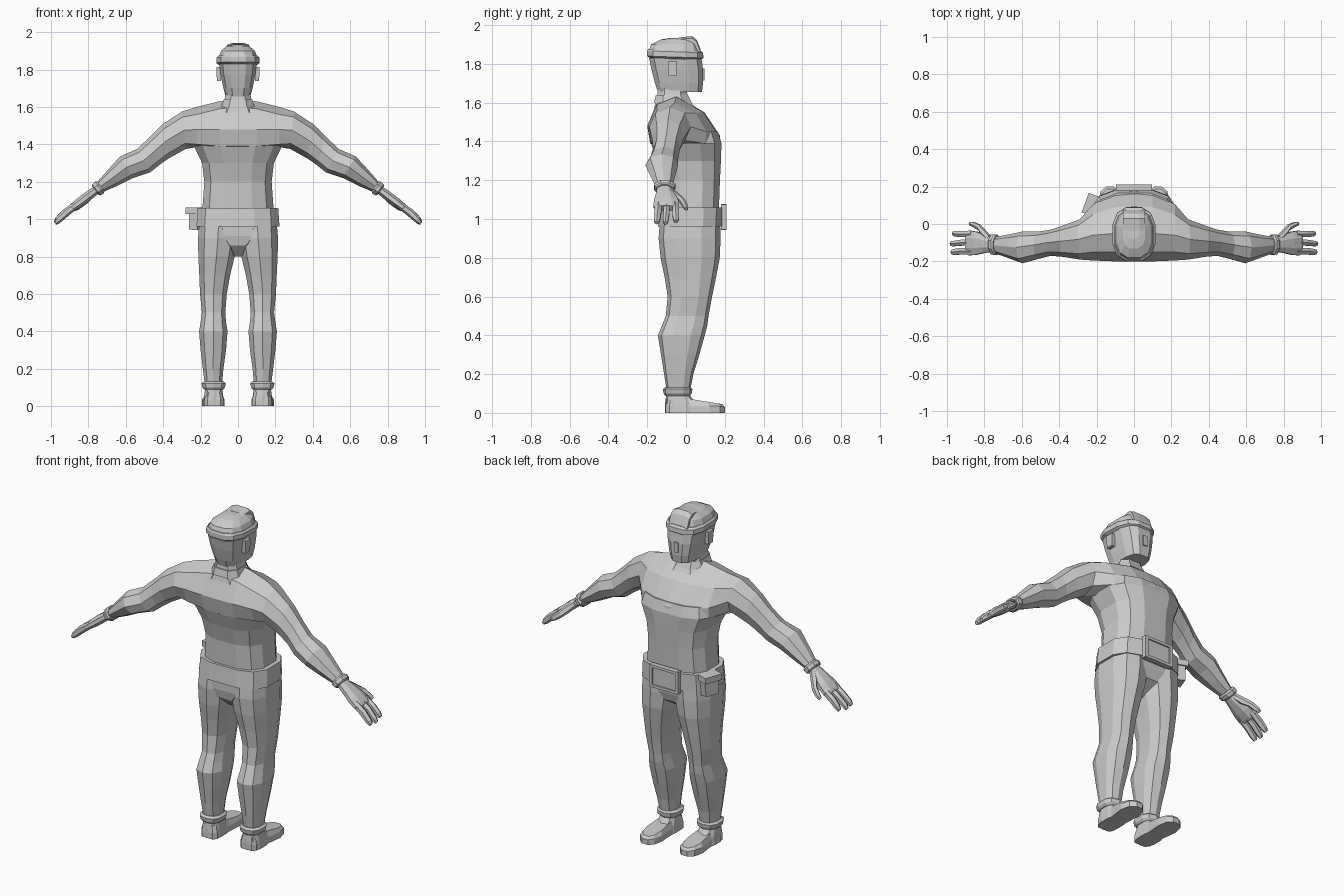
import bpy, bmesh, math
from mathutils import Vector, Matrix

grey = bpy.data.materials.new("plain grey")
grey.diffuse_color = (0.6, 0.6, 0.6, 1)


def finish(name, bm):
    bmesh.ops.recalc_face_normals(bm, faces=bm.faces)
    me = bpy.data.meshes.new(name)
    bm.to_mesh(me)
    bm.free()
    me.materials.append(grey)
    ob = bpy.data.objects.new(name, me)
    bpy.context.collection.objects.link(ob)
    return ob


def loft(name, rings, side=1):
    """Skin a list of rings with equal point counts; side=-1 mirrors in x."""
    bm = bmesh.new()
    vs = [[bm.verts.new((p[0] * side, p[1], p[2])) for p in r] for r in rings]
    n = len(vs[0])
    for a, b in zip(vs, vs[1:]):
        for i in range(n):
            j = (i + 1) % n
            bm.faces.new((a[i], a[j], b[j], b[i]))
    bm.faces.new(vs[0])
    bm.faces.new(vs[-1])
    return finish(name, bm)


def flat_ring(z, x0, x1, y0, y1, n=12, p=0.7, tilt=0):
    """Level rounded-box ring; tilt raises the front."""
    out = []
    for i in range(n):
        a = 2 * math.pi * (i + 0.5) / n
        c, s = math.cos(a), math.sin(a)
        c, s = math.copysign(abs(c) ** p, c), math.copysign(abs(s) ** p, s)
        m = max(abs(math.cos(math.pi / n)) ** p, 0.01)
        out.append(((x0 + x1) / 2 + (x1 - x0) / 2 * c / m,
                    (y0 + y1) / 2 + (y1 - y0) / 2 * s / m, z + tilt * s))
    return out


def sym(z, hw, y0, y1, n=12, p=0.7, tilt=0):
    return flat_ring(z, -hw, hw, y0, y1, n, p, tilt)


def limb_ring(top, bot, y0, y1, n=8):
    """Upright ring across an arm, between a top and a bottom point."""
    out = []
    for i in range(n):
        a = 2 * math.pi * i / n
        t = (1 + math.sin(a)) / 2
        out.append((bot[0] + (top[0] - bot[0]) * t,
                    (y0 + y1) / 2 + (y1 - y0) / 2 * math.cos(a),
                    bot[1] + (top[1] - bot[1]) * t))
    return out


def box(name, centre, size, turn=0, taper=1.0, lean=0):
    bm = bmesh.new()
    bmesh.ops.create_cube(bm, size=1)
    for v in bm.verts:
        if v.co.z < 0:
            v.co.x *= taper
            v.co.y *= taper
    m = (Matrix.Translation(centre) @ Matrix.Rotation(turn, 4, 'Z')
         @ Matrix.Rotation(lean, 4, 'Y') @ Matrix.Diagonal((*size, 1)))
    bmesh.ops.transform(bm, matrix=m, verts=bm.verts)
    return finish(name, bm)


# Chest and arms: one continuous skin from wrist to wrist
centre = [(.175, 1.43), (.095, 1.55), (-.05, 1.635), (-.15, 1.60),
          (-.20, 1.48), (-.185, 1.39), (0, 1.36), (.18, 1.37)]
edge = [(.105, 1.45), (.05, 1.545), (-.06, 1.60), (-.15, 1.56),
        (-.195, 1.48), (-.17, 1.40), (-.03, 1.385), (.10, 1.39)]
mid = [(.165, 1.43), (.09, 1.55), (-.05, 1.63), (-.15, 1.59),
       (-.20, 1.48), (-.18, 1.39), (0, 1.365), (.17, 1.37)]
half = [[(x, *p) for p in sec] for x, sec in ((.10, mid), (.22, edge))]
half += [limb_ring(*a) for a in (
    ((.30, 1.575), (.28, 1.375), -.19, .025),
    ((.40, 1.51), (.37, 1.325), -.175, -.01),
    ((.47, 1.44), (.42, 1.29), -.17, -.03),
    ((.54, 1.375), (.47, 1.25), -.185, -.04),
    ((.63, 1.335), (.56, 1.22), -.21, -.04),
    ((.69, 1.27), (.64, 1.18), -.185, -.055),
    ((.76, 1.19), (.735, 1.14), -.155, -.07))]
flipped = [[(-x, y, z) for x, y, z in r] for r in reversed(half)]
loft("chest_and_arms", flipped + [[(0, *p) for p in centre]] + half)

# Waist, pelvis and neck
loft("waist", [sym(.95, .205, -.13, .17), sym(1.06, .19, -.12, .17),
               sym(1.20, .18, -.125, .175), sym(1.30, .192, -.15, .18),
               sym(1.39, .235, -.18, .183), sym(1.45, .22, -.19, .165)])
loft("pelvis", [sym(.80, .025, -.06, .06), sym(.86, .10, -.12, .15),
                sym(.91, .20, -.13, .165), sym(.97, .207, -.13, .17)])
loft("neck", [sym(1.57, .11, -.165, .05, 8), sym(1.625, .075, -.15, .01, 8),
              sym(1.69, .062, -.14, .0, 8)])
loft("collar", [sym(1.60, .088, -.165, .03, 8), sym(1.64, .076, -.155, .01, 8),
                sym(1.64, .06, -.14, 0, 8)])

# Belt with framed buckle and a hip pouch
loft("belt", [sym(.96, .222, -.145, .188), sym(1.06, .215, -.135, .188)])
box("buckle_plate", (0, .19, 1.01), (.15, .025, .10))
for s in (-1, 1):
    box("buckle_side", (s * .085, .195, 1.01), (.02, .03, .13))
    box("buckle_bar", (0, .195, 1.01 + s * .058), (.17, .03, .016))
box("pouch", (-.222, .10, 1.0), (.06, .10, .115), math.radians(-20), .8, math.radians(5))
box("pouch_flap", (-.23, .103, 1.045), (.066, .11, .035), math.radians(-20))

# Head: narrow jaw, wide brow
loft("head", [sym(1.655, .066, -.145, .082, 12, .65),
              sym(1.70, .078, -.16, .088, 12, .65),
              sym(1.77, .092, -.178, .088, 12, .65),
              sym(1.83, .10, -.19, .08, 12, .65)])
box("nose", (0, .085, 1.745), (.026, .02, .06))
# Cap: rolled band, dome and raised front fold
loft("cap_band", [sym(1.825, .10, -.185, .075, 12, .75, -.005),
                  sym(1.835, .114, -.20, .09, 12, .75, -.005),
                  sym(1.862, .114, -.20, .088, 12, .75, -.005),
                  sym(1.872, .104, -.195, .075, 12, .75, -.005)])
loft("cap_dome", [sym(1.86, .105, -.195, .075, 12, .75),
                  sym(1.90, .09, -.18, .062, 12, .75),
                  sym(1.925, .06, -.13, .04, 12, .75),
                  sym(1.934, .03, -.08, .01, 12, .75)])
loft("cap_fold", [[(x, y, z - abs(x) * .35) for x, y, z in
                   [(-w, y, a), (-w, y, b), (-w / 2, y, b), (w / 2, y, b), (w, y, b), (w, y, a)]]
                  for y, a, b, w in ((-.035, 1.91, 1.945, .055), (.03, 1.90, 1.953, .06),
                                     (.055, 1.88, 1.935, .06), (.075, 1.86, 1.885, .06))])

HAND = Vector((.80, 0, -.60))       # direction along the hand
UP = Vector((.60, 0, .80))
WRIST = Vector((.745, 0, 1.166))


def hand_ring(d, y0, y1, t, lift=0, n=8):
    c = WRIST + HAND * d + UP * lift
    out = []
    for i in range(n):
        a = 2 * math.pi * (i + .5) / n
        p = c + UP * (t / 2 * math.sin(a) * 1.08)
        out.append((p.x, (y0 + y1) / 2 + (y1 - y0) / 2 * math.cos(a) * 1.08, p.z))
    return out


for side, tag in ((1, "right"), (-1, "left")):
    # Wrist band, palm, thumb and fingers
    loft(tag + "_wrist_band", [hand_ring(-.015, -.158, -.062, .066), hand_ring(-.005, -.165, -.055, .078),
                               hand_ring(.015, -.163, -.057, .074), hand_ring(.022, -.155, -.065, .06)], side)
    loft(tag + "_palm", [hand_ring(0, -.145, -.075, .045), hand_ring(.07, -.155, -.055, .05),
                         hand_ring(.125, -.165, -.04, .05), hand_ring(.17, -.168, -.035, .042),
                         hand_ring(.185, -.16, -.045, .034)], side)
    loft(tag + "_thumb", [hand_ring(.035, -.10, -.06, .034, 0, 6), hand_ring(.08, -.07, -.025, .04, -.006, 6),
                          hand_ring(.11, -.035, -.002, .036, -.01, 6), hand_ring(.155, -.015, .012, .03, -.012, 6),
                          hand_ring(.175, -.008, .010, .02, -.012, 6)], side)
    for name, a, b, w, end in (("index", -.054, -.052, .036, .285), ("middle", -.10, -.105, .034, .30),
                               ("outer", -.145, -.15, .038, .295)):
        loft(tag + "_" + name + "_finger",
             [hand_ring(.15, a - w / 2, a + w / 2, .036, 0, 6),
              hand_ring(.22, a - w / 2, a + w / 2, .04, 0, 6),
              hand_ring(end - .02, b - w * .45, b + w * .45, .034, -.006, 6),
              hand_ring(end, b - w * .3, b + w * .3, .02, -.01, 6)], side)

    # Trouser leg from hip to ankle
    loft(tag + "_leg", [flat_ring(z, x0, x1, y0, y1, 10, .8) for z, x0, x1, y0, y1 in (
        (.97, 0, .208, -.13, .17), (.90, .0, .214, -.135, .172), (.80, .018, .212, -.125, .168),
        (.70, .042, .207, -.105, .15), (.60, .06, .203, -.09, .13), (.50, .068, .193, -.10, .112),
        (.45, .064, .20, -.12, .105), (.40, .056, .208, -.14, .092), (.30, .064, .20, -.125, .065),
        (.20, .078, .188, -.11, .035), (.12, .085, .178, -.098, .02))], side)
    # Rolled cuff
    loft(tag + "_cuff", [flat_ring(z, .13 - w, .13 + w, -.043 - d, -.043 + d, 10, .8) for z, w, d in (
        (.088, .05, .06), (.10, .06, .07), (.122, .065, .073), (.132, .052, .062))], side)
    # Shoe: ankle block and foot with flat sole
    loft(tag + "_shoe_ankle", [flat_ring(z, .13 - w, .13 + w, a, b, 10, .75) for z, w, a, b in (
        (0, .056, -.105, .05), (.05, .052, -.105, .045), (.095, .045, -.10, .015))], side)
    sole = [(-.052, -.085), (-.035, -.105), (.035, -.105), (.052, -.085), (.052, .03),
            (.064, .12), (.05, .175), (.02, .20), (-.02, .20), (-.045, .175), (-.056, .12), (-.05, .03)]
    loft(tag + "_shoe", [[(.128 + x * k, y * (1 - (1 - k) * .3), f(y)) for x, y in sole] for k, f in (
        (1, lambda y: 0), (1, lambda y: .035 if y < .18 else .03),
        (.8, lambda y: .075 - max(y, 0) * .15))], side)
    # Ear
    box(tag + "_ear", (side * .102, -.07, 1.775), (.026, .048, .075), 0, .85)
